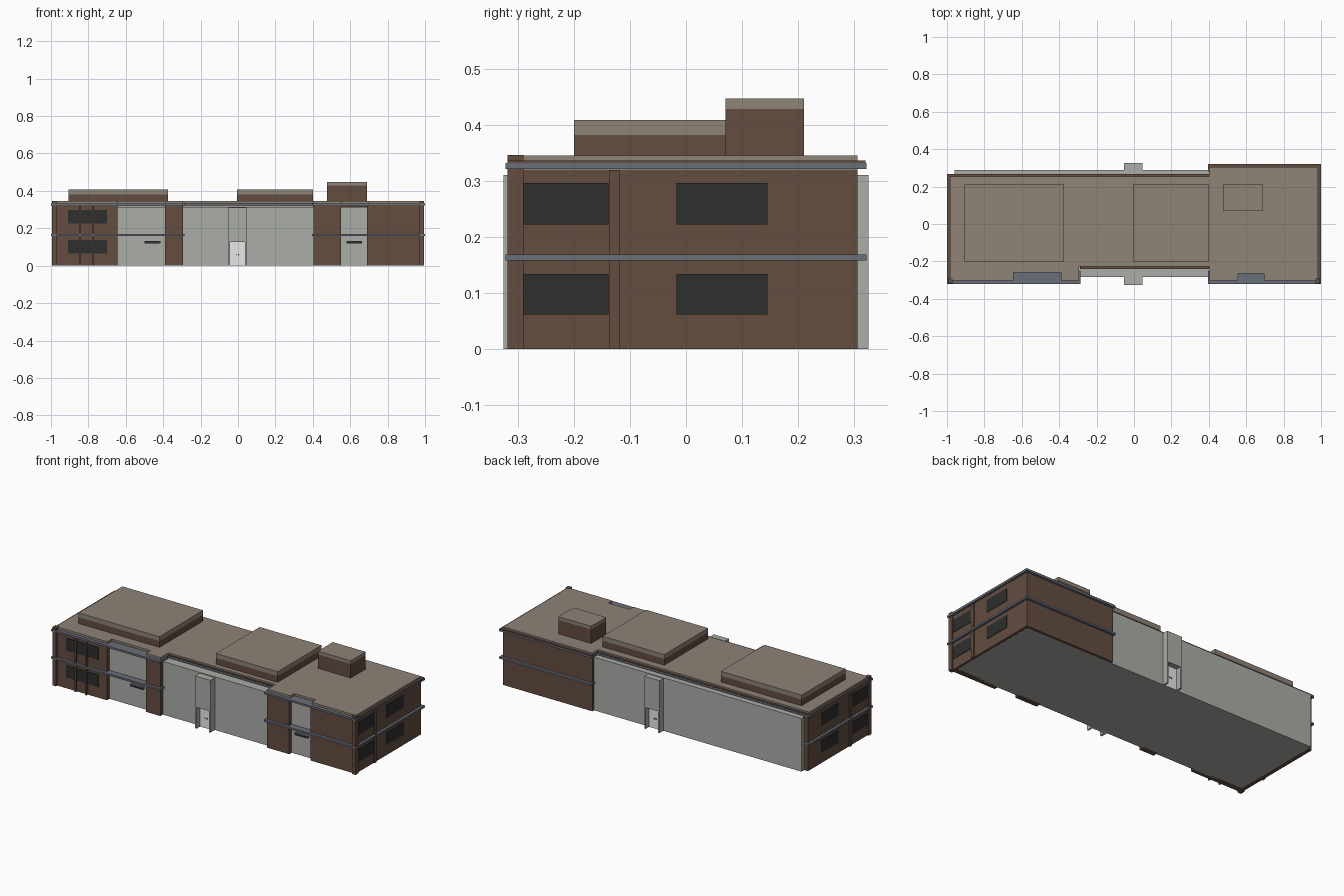
import bpy, bmesh

def mat(name, r, g, b):
    lin = lambda c: (c / 255 / 12.92) if c < 10 else ((c / 255 + 0.055) / 1.055) ** 2.4
    m = bpy.data.materials.new(name)
    m.diffuse_color = (lin(r), lin(g), lin(b), 1)
    return m

BROWN = mat("brown brick", 99, 77, 64)
TAUPE = mat("taupe roofing", 142, 131, 119)
GREY = mat("pale grey render", 171, 173, 168)
TRIM = mat("blue grey trim", 106, 110, 121)
DARK = mat("dark glass", 45, 46, 46)
WHITE = mat("white door", 250, 250, 250)

def prism(name, pts, z0, z1, m):
    """Extrude a plan outline from z0 to z1."""
    bm = bmesh.new()
    f = bm.faces.new([bm.verts.new((x, y, z0)) for x, y in pts])
    r = bmesh.ops.extrude_face_region(bm, geom=[f])
    for v in r["geom"]:
        if isinstance(v, bmesh.types.BMVert):
            v.co.z = z1
    bmesh.ops.recalc_face_normals(bm, faces=bm.faces)
    me = bpy.data.meshes.new(name)
    bm.to_mesh(me)
    bm.free()
    me.materials.append(m)
    ob = bpy.data.objects.new(name, me)
    bpy.context.collection.objects.link(ob)
    return ob

def box(name, x0, x1, y0, y1, z0, z1, m):
    return prism(name, [(x0, y0), (x1, y0), (x1, y1), (x0, y1)], z0, z1, m)

# Grey core, forming the recessed and central walls and the floor
box("core_walls", -0.96, 0.97, -0.283, 0.29, 0, 0.315, GREY)

# Brown brick walls
for x0, x1 in [(-0.985, -0.645), (-0.39, -0.295), (0.405, 0.55), (0.69, 0.985)]:
    box("front_brick_wall", x0, x1, -0.306, -0.27, 0, 0.319, BROWN)
box("left_brick_wall", -0.985, -0.955, -0.306, 0.265, 0, 0.319, BROWN)
box("right_brick_wall", 0.965, 0.985, -0.306, 0.306, 0, 0.319, BROWN)
box("back_brick_wall", 0.40, 0.985, 0.28, 0.306, 0, 0.319, BROWN)

# Corner posts and side pilasters
for s in (-1, 1):
    box("corner_post", *sorted((s * 0.97, s * 0.994)), -0.318, -0.29, 0, 0.346, BROWN)
    box("side_pilaster", *sorted((s * 0.97, s * 0.992)), -0.137, -0.118, 0, 0.319, BROWN)

# Roof slab, notched over the recesses
box_outline = [(-0.985, -0.302), (-0.645, -0.302), (-0.645, -0.26), (-0.39, -0.26),
               (-0.39, -0.302), (-0.295, -0.302), (-0.295, -0.228), (0.405, -0.228),
               (0.405, -0.302), (0.555, -0.302), (0.555, -0.265), (0.695, -0.265),
               (0.695, -0.302), (0.985, -0.302), (0.985, 0.306), (0.40, 0.306),
               (0.40, 0.253), (-0.985, 0.253)]
prism("roof_slab", box_outline, 0.316, 0.345, TAUPE)

# Trim bands at both floors
for z0, z1 in [(0.158, 0.169), (0.321, 0.332)]:
    box("front_left_trim", -1, -0.285, -0.322, -0.25, z0, z1, TRIM)
    box("front_right_trim", 0.395, 1, -0.322, -0.25, z0, z1, TRIM)
    box("left_trim", -1, -0.965, -0.322, 0.268, z0, z1, TRIM)
    box("right_trim", 0.965, 1, -0.322, 0.322, z0, z1, TRIM)
    box("back_right_trim", 0.395, 1, 0.28, 0.322, z0, z1, TRIM)
box("middle_front_trim", -0.29, 0.40, -0.24, -0.22, 0.321, 0.332, TRIM)
box("back_trim", -1, 0.40, 0.24, 0.267, 0.321, 0.332, TRIM)

# Brown roof edge capping
for x0, x1, y0, y1 in [(-0.998, -0.98, -0.318, 0.266), (0.98, 0.998, -0.318, 0.32),
                       (0.397, 0.998, 0.30, 0.32), (-0.998, 0.40, 0.25, 0.266),
                       (-0.29, 0.40, -0.239, -0.225)]:
    box("edge_capping", x0, x1, y0, y1, 0.332, 0.336, BROWN)

# Windows
for z0, z1 in [(0.062, 0.134), (0.222, 0.296)]:
    for x0, x1 in [(-0.91, -0.85), (-0.84, -0.78), (-0.77, -0.70)]:
        box("front_window", x0, x1, -0.309, -0.304, z0 + 0.003, z1 + 0.003, DARK)
    for s in (-1, 1):
        for y0, y1 in [(-0.29, -0.138), (-0.017, 0.145)]:
            box("side_window", *sorted((s * 0.983, s * 0.988)), y0, y1, z0, z1, DARK)
# Fins between the front windows
for x in (-0.845, -0.775):
    box("window_fin", x - 0.005, x + 0.005, -0.318, -0.30, 0, 0.319, BROWN)

# Entrance portals with white doors, front and back
for s in (-1, 1):
    y = sorted((s * 0.28, s * 0.325))
    box("portal_top", -0.054, 0.046, *y, 0.126, 0.31, GREY)
    box("portal_jamb_left", -0.054, -0.043, *y, 0, 0.126, GREY)
    box("portal_jamb_right", 0.037, 0.046, *y, 0, 0.126, GREY)
    box("door", -0.043, 0.037, *sorted((s * 0.28, s * 0.293)), 0, 0.126, WHITE)
    for x in (-0.009, 0.003):
        box("door_handle", x - 0.002, x + 0.002, *sorted((s * 0.29, s * 0.296)), 0.055, 0.063, DARK)

# Small wall bars in the grey recesses
for x0, x1 in [(-0.50, -0.415), (0.58, 0.663)]:
    box("wall_bar", x0, x1, -0.298, -0.28, 0.119, 0.132, TRIM)
    box("wall_bar_face", x0 + 0.004, x1 - 0.004, -0.3, -0.297, 0.122, 0.129, DARK)

# Rooftop plant rooms: brown base with taupe cap
for x0, x1, y0, y1, zm, z1 in [(-0.905, -0.375, -0.20, 0.21, 0.382, 0.408),
                               (-0.005, 0.40, -0.20, 0.21, 0.382, 0.408),
                               (0.475, 0.69, 0.07, 0.21, 0.428, 0.447)]:
    box("plant_room", x0, x1, y0, y1, 0.34, zm, BROWN)
    box("plant_room_cap", x0, x1, y0, y1, zm, z1, TAUPE)
